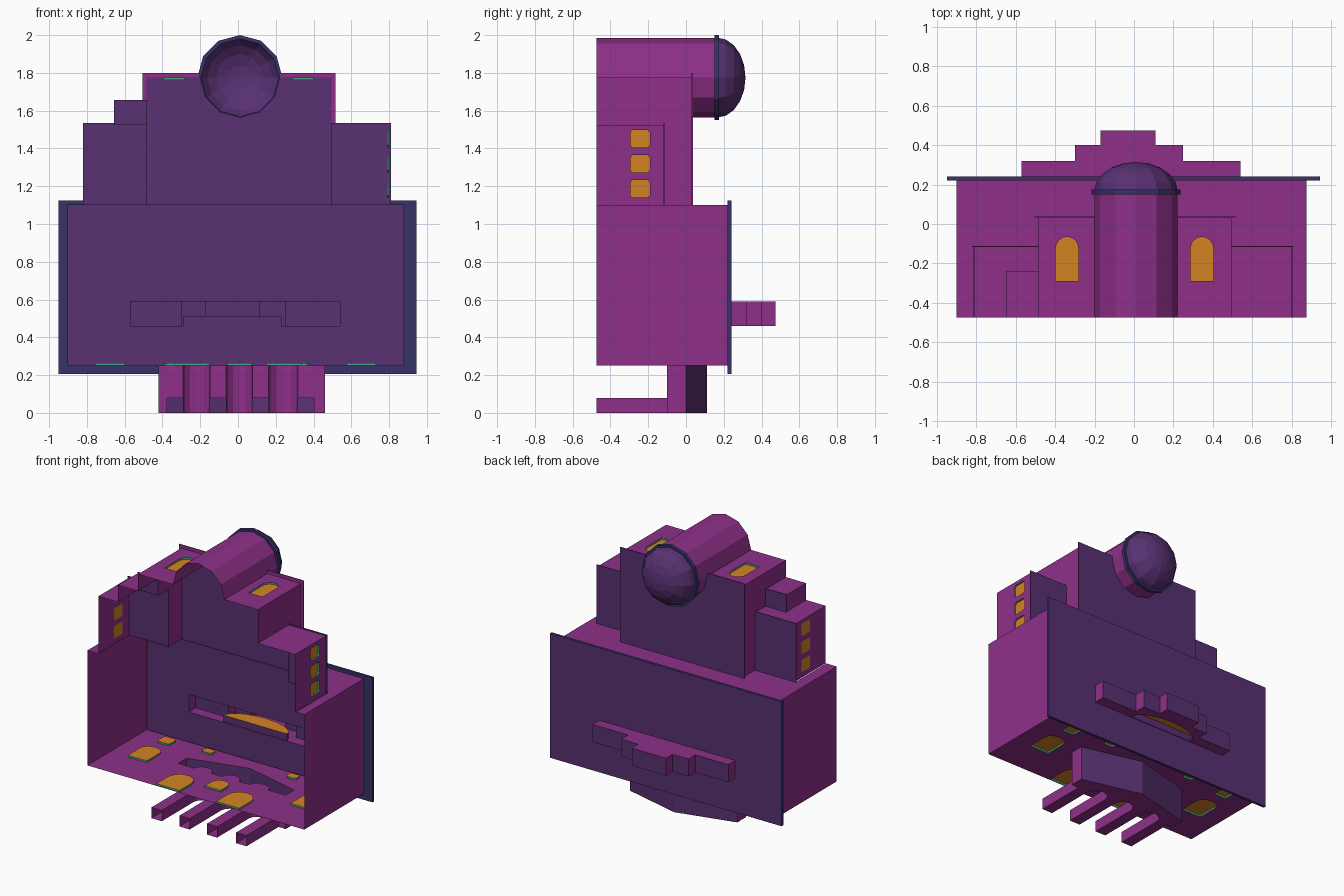
import bpy, bmesh, math
from mathutils import Vector

if "Cube" in bpy.data.objects:
    bpy.data.objects.remove(bpy.data.objects["Cube"])


def material(name, rgb):
    m = bpy.data.materials.new(name)
    lin = [((c / 255 + 0.055) / 1.055) ** 2.4 for c in rgb]
    m.diffuse_color = (*lin, 1)
    m.use_nodes = True
    m.node_tree.nodes["Principled BSDF"].inputs["Base Color"].default_value = m.diffuse_color
    return m


WALL, ROOF, TRIM, PANE, FRAME = range(5)
MATS = [material("magenta wall", (142, 48, 137)), material("violet roof", (88, 49, 114)),
        material("navy trim", (54, 50, 103)), material("orange glass", (212, 132, 34)),
        material("green frame", (66, 170, 128))]


def place(axis, u, v, w):
    return {'x': Vector((w, u, v)), 'y': Vector((u, w, v)), 'z': Vector((u, v, w))}[axis]


class Part:
    """Collects flat fills and extruded strips, then becomes an object."""
    def __init__(self, name):
        self.name, self.bm = name, bmesh.new()

    def fill(self, axis, w, sign, mat, *loops):
        edges = []
        for loop in loops:
            vs = [self.bm.verts.new(place(axis, u, v, w)) for u, v in loop]
            edges += [self.bm.edges.new((vs[i - 1], vs[i])) for i in range(len(vs))]
        out = place(axis, 0, 0, sign)
        res = bmesh.ops.triangle_fill(self.bm, edges=edges, use_beauty=True, normal=out)
        for f in res["geom"]:
            if isinstance(f, bmesh.types.BMFace):
                f.normal_update()
                f.material_index = mat
                if f.normal.dot(out) < 0:
                    f.normal_flip()

    def strip(self, axis, pts, a, b, mat, closed=True, ref=None):
        n = len(pts)
        ref = ref or (sum(p[0] for p in pts) / n, sum(p[1] for p in pts) / n)
        for i in range(0 if closed else 1, n):
            p, q = pts[i - 1], pts[i]
            f = self.bm.faces.new([self.bm.verts.new(place(axis, *c)) for c in
                                   ((*p, a), (*q, a), (*q, b), (*p, b))])
            f.normal_update()
            f.material_index = mat
            if f.normal.dot(f.calc_center_median() - place(axis, *ref, (a + b) / 2)) < 0:
                f.normal_flip()

    def window(self, axis, loop, w, sign, depth):
        """Green reveal and a recessed orange pane."""
        if depth:
            self.strip(axis, loop, w, w - sign * depth, FRAME)
        self.fill(axis, w - sign * depth, sign, PANE, loop)

    def done(self):
        bmesh.ops.remove_doubles(self.bm, verts=self.bm.verts[:], dist=1e-5)
        me = bpy.data.meshes.new(self.name)
        self.bm.to_mesh(me)
        self.bm.free()
        for m in MATS:
            me.materials.append(m)
        bpy.context.collection.objects.link(bpy.data.objects.new(self.name, me))


def rect(u0, u1, v0, v1):
    return [(u0, v0), (u1, v0), (u1, v1), (u0, v1)]


def arch(cx, w, v0, v1, rise=None, seg=8):
    r = w / 2
    rise = rise or r
    return [(cx - r, v0), (cx + r, v0)] + [
        (cx + r * math.cos(math.pi * i / seg), v1 - rise + rise * math.sin(math.pi * i / seg))
        for i in range(seg + 1)]


def soft(u0, u1, v0, v1, c=0.012):
    return [(u0 + c, v0), (u1 - c, v0), (u1, v0 + c), (u1, v1 - c),
            (u1 - c, v1), (u0 + c, v1), (u0, v1 - c), (u0, v0 + c)]


B = -0.475   # open underside of the whole shell

# Canopy outline with three arches between four columns
COLS = [-0.333, -0.105, 0.12, 0.36]
HW = 0.042
tops = [[(c - HW, -0.10), (c + HW, -0.10)] for c in COLS]
soffits = [[(-0.42, -0.10), (COLS[0] - HW, -0.10)]]
for a, b in zip(COLS, COLS[1:]):
    m, r = (a + b) / 2, (b - a) / 2 - HW
    soffits.append([(m - r * math.cos(math.pi * i / 6), -0.10 + 0.06 * math.sin(math.pi * i / 6))
                    for i in range(7)])
soffits.append([(COLS[3] + HW, -0.10), (0.46, -0.10)])
gable = [(-0.42, 0.0), (0.02, 0.11), (0.46, 0.0)]
canopy_outline = [soffits[0][0]]
for s in soffits:
    canopy_outline += s[1:] if s is soffits[0] else s
canopy_outline += gable[::-1]

# Main hall shell with facade openings
hall = Part("main_hall")
for x, s in ((-0.90, -1), (0.875, 1)):
    hall.fill('x', x, s, WALL, rect(B, 0.22, 0.25, 1.10))
openings = [arch(-0.245, 0.19, B + 0.005, -0.24), arch(0.245, 0.19, B + 0.005, -0.24),
            arch(0.01, 0.13, -0.31, -0.17)]
for s in (-1, 1):
    c = -0.012
    openings += [arch(c + s * 0.665, 0.155, -0.21, 0.0, 0.06),
                 soft(c + s * 0.665 - 0.05, c + s * 0.665 + 0.05, 0.09, 0.18),
                 soft(c + s * 0.345 + 0.005 - 0.04, c + s * 0.345 + 0.045, 0.13, 0.19)]
hall.fill('z', 0.25, -1, WALL, rect(-0.90, 0.875, B, 0.22), canopy_outline, *openings)
for o in openings:
    hall.window('z', o, 0.25, -1, 0.013)
hall.fill('z', 1.10, 1, WALL, [(-0.90, B), (-0.815, B), (-0.815, -0.115), (-0.485, -0.115),
          (-0.485, 0.03), (0.495, 0.03), (0.495, -0.115), (0.805, -0.115), (0.805, B),
          (0.875, B), (0.875, 0.22), (-0.90, 0.22)])
hall.done()

# Overhanging roof slab with opening under the crown
slab = Part("main_roof_slab")
outer = rect(-0.95, 0.945, 0.205, 1.125)
slab.fill('y', 0.22, -1, TRIM, outer, rect(-0.90, 0.875, 0.25, 1.10))
slab.strip('y', outer, 0.22, 0.24, TRIM)
slab.fill('y', 0.24, 1, ROOF, outer, rect(-0.57, 0.54, 0.46, 0.59))
slab.done()

# Stepped crown with an arched orange niche
crown = Part("stepped_crown")
steps = [(-0.57, 0.24), (-0.57, 0.32), (-0.30, 0.32), (-0.30, 0.40), (-0.17, 0.40), (-0.17, 0.475),
         (0.11, 0.475), (0.11, 0.40), (0.25, 0.40), (0.25, 0.32), (0.54, 0.32), (0.54, 0.24)]
for i in range(1, len(steps)):
    crown.strip('z', steps[i - 1:i + 1], 0.46, 0.59, WALL if i % 2 else ROOF, False, (-0.02, 0.2))
niche = [(-0.03 - 0.26 * math.cos(math.pi * i / 10), 0.245 + 0.12 * math.sin(math.pi * i / 10))
         for i in range(11)]
crown.fill('z', 0.59, 1, WALL, steps)
crown.fill('z', 0.46, -1, WALL, steps, niche)
crown.strip('z', niche, 0.46, 0.51, ROOF)
crown.fill('z', 0.51, -1, PANE, niche)
crown.done()

# Entrance canopy and hollow columns
canopy = Part("entrance_canopy")
mid = (0.02, 0.0)
canopy.strip('z', gable, 0, 0.25, ROOF, False, mid)
for x in (-0.42, 0.46):
    canopy.strip('z', [(x, -0.10), (x, 0)], 0, 0.25, WALL, False, mid)
for s in soffits:
    canopy.strip('z', s, 0, 0.25, WALL, False, mid)
for t in tops:
    canopy.strip('z', t, 0.08, 0.25, WALL, False, mid)
canopy.fill('z', 0, -1, WALL, canopy_outline)
canopy.done()
columns = Part("columns")
for c in COLS:
    columns.strip('y', rect(c - HW, c + HW, 0, 0.08), B, -0.10, WALL)
columns.done()

# Domed tower: half drum inside the block, full drum above, ring and dome
CX, CZ = 0.01, 1.775


def circle(r, i0=0, i1=11):
    return [(CX + r * math.cos(math.pi * i / 6), CZ + r * math.sin(math.pi * i / 6))
            for i in range(i0, i1 + 1)]


tower = Part("round_tower")
tower.strip('y', circle(0.21, 0, 6), B, 0.03, WALL, False, (CX, CZ))
tower.strip('y', circle(0.21), 0.03, 0.16, WALL)
tower.strip('y', circle(0.225), 0.15, 0.175, TRIM)
for y, s in ((0.15, -1), (0.175, 1)):
    tower.fill('y', y, s, TRIM, circle(0.225), circle(0.205))
tower.done()
dome = Part("dome")
rings = [[dome.bm.verts.new((x, 0.165 + 0.15 * math.sin(t), z))
          for x, z in circle(0.212 * math.cos(t))] for t in (math.pi / 2 * k / 5 for k in range(5))]
tip = dome.bm.verts.new((CX, 0.315, CZ))
for k in range(5):
    for i in range(12):
        quad = [rings[k][i - 1], rings[k][i]]
        quad += [rings[k + 1][i], rings[k + 1][i - 1]] if k < 4 else [tip]
        dome.bm.faces.new(quad).material_index = ROOF
bmesh.ops.recalc_face_normals(dome.bm, faces=dome.bm.faces[:])
if sum(f.normal.y for f in dome.bm.faces) < 0:
    bmesh.ops.reverse_faces(dome.bm, faces=dome.bm.faces[:])
dome.done()

# Rear block carrying the tower
rear = Part("rear_block")
for x, s, z0, y0 in ((-0.485, -1, 1.65, -0.24), (0.495, 1, 1.525, -0.115)):
    pts = [(B, z0), (y0, z0), (y0, 1.525)] + ([(-0.115, 1.525)] if s < 0 else [])
    pts += [(-0.115, 1.10), (0.03, 1.10), (0.03, 1.775), (B, 1.775)]
    rear.fill('x', x, s, WALL, [p for i, p in enumerate(pts) if p != pts[i - 1]])
for x0, x1, cx in ((-0.485, CX - 0.21, -0.34), (CX + 0.21, 0.495, 0.345)):
    w = arch(cx, 0.115, -0.29, -0.065)
    rear.fill('z', 1.775, 1, WALL, rect(x0, x1, B, 0.03), w)
    rear.window('z', w, 1.775, 1, 0.013)
roof = [(-0.505, 1.10), (0.515, 1.10), (0.515, 1.80), (CX + 0.21, 1.80)]
roof += circle(0.21, 6, 12)[::-1] + [(CX - 0.21, 1.80), (-0.505, 1.80)]
rear.fill('y', 0.037, 1, ROOF, roof)
for r in (rect(-0.505, -0.485, 1.10, 1.80), rect(0.495, 0.515, 1.10, 1.80),
          rect(-0.505, CX - 0.21, 1.775, 1.80), rect(CX + 0.21, 0.515, 1.775, 1.80)):
    rear.strip('y', r, 0.03, 0.037, WALL)
    rear.fill('y', 0.03, -1, WALL, r)
rear.done()

# Lower side wings with three windows each, and the small annex
for name, xi, xo, s in (("left_wing", -0.485, -0.81, -1), ("right_wing", 0.495, 0.80, 1)):
    wing = Part(name)
    panes = [soft(-0.295, -0.19, z, z + 0.093) for z in (1.14, 1.272, 1.405)]
    wing.fill('x', xo, s, WALL, rect(B, -0.115, 1.10, 1.525), *panes)
    for p in panes:
        wing.window('x', p, xo, s, 0.012 if s > 0 else 0)
    start = -0.65 if s < 0 else xi
    wing.fill('z', 1.525, 1, WALL, rect(*sorted((start, xo)), B, -0.115))
    if s < 0:
        wing.fill('z', 1.525, 1, WALL, rect(start, xi, -0.24, -0.115))
    over = rect(*sorted((xi, xo + s * 0.01)), 1.10, 1.535)
    wing.fill('y', -0.112, 1, ROOF, over)
    wing.strip('y', over, -0.118, -0.112, WALL)
    wing.done()
annex = Part("small_annex")
annex.fill('x', -0.65, -1, WALL, rect(B, -0.24, 1.525, 1.65))
annex.fill('z', 1.65, 1, WALL, rect(-0.65, -0.485, B, -0.24))
annex.fill('y', -0.237, 1, ROOF, rect(-0.657, -0.485, 1.525, 1.657))
annex.done()
